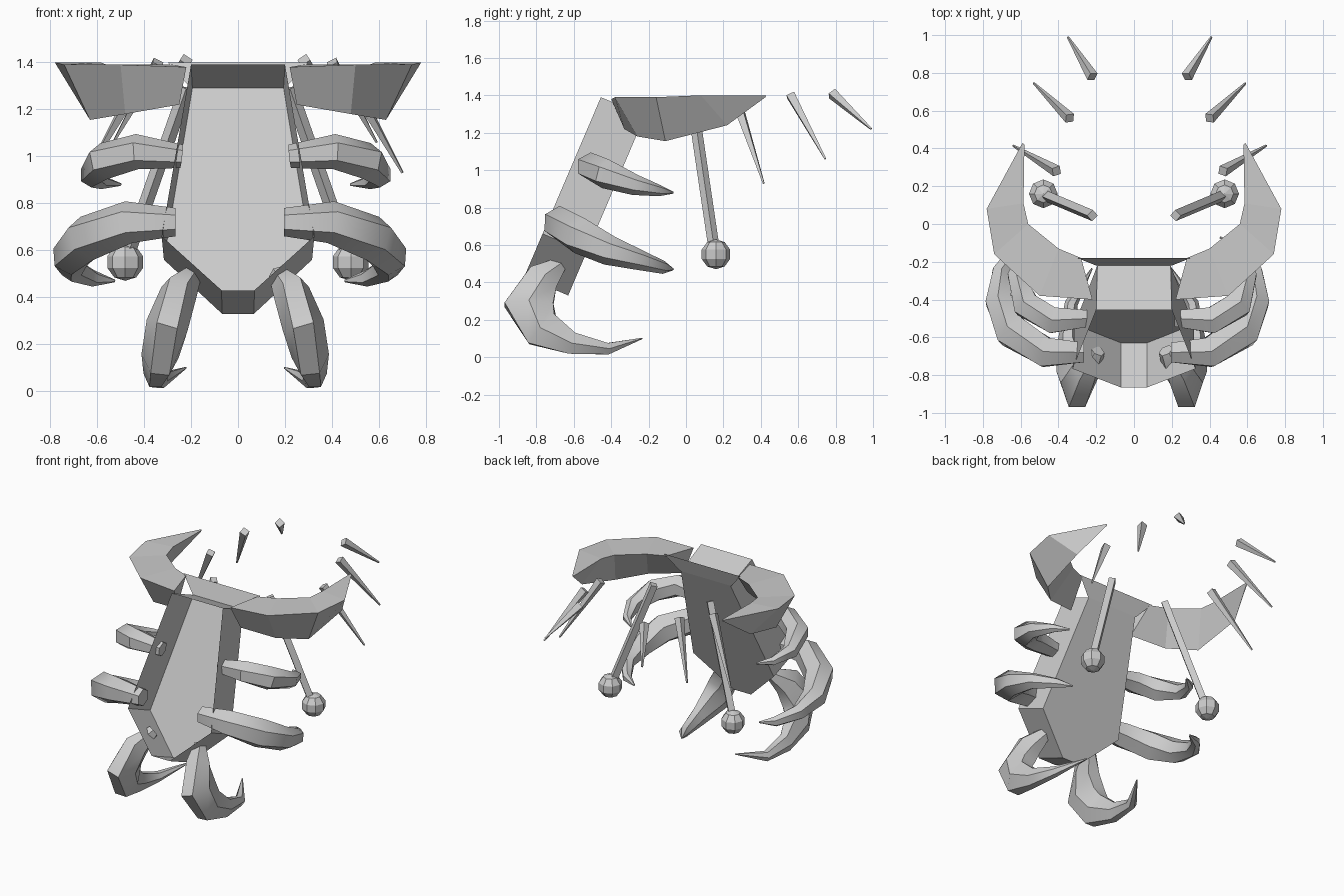
import bpy, bmesh
from mathutils import Vector
from math import sin, cos, pi

if "Cube" in bpy.data.objects:
    bpy.data.objects.remove(bpy.data.objects["Cube"])


def make(name, verts, faces, smooth=None, fix=True):
    me = bpy.data.meshes.new(name)
    me.from_pydata([tuple(v) for v in verts], [], faces)
    if fix:
        bm = bmesh.new()
        bm.from_mesh(me)
        bmesh.ops.recalc_face_normals(bm, faces=bm.faces)
        bm.to_mesh(me)
        bm.free()
    ob = bpy.data.objects.new(name, me)
    bpy.context.collection.objects.link(ob)
    if smooth:
        bpy.ops.object.select_all(action='DESELECT')
        ob.select_set(True)
        bpy.context.view_layer.objects.active = ob
        bpy.ops.object.shade_smooth_by_angle(angle=smooth)
    return ob


def loft(name, rings, smooth=None):
    """Skin equal-sized rings and cap both ends."""
    n = len(rings[0])
    verts = [v for r in rings for v in r]
    faces = [(k * n + i, k * n + (i + 1) % n, (k + 1) * n + (i + 1) % n, (k + 1) * n + i)
             for k in range(len(rings) - 1) for i in range(n)]
    last = (len(rings) - 1) * n
    faces += [tuple(range(n)), tuple(range(last, last + n))]
    return make(name, verts, faces, smooth)


def limb(name, path, ref, side=1, shift=0.0, sides=6, smooth=None):
    """Tapered tube; path = (x, y, z, radius along ref, radius across)."""
    pts = [Vector((side * p[0] + shift, p[1], p[2])) for p in path]
    rings = []
    for k, p in enumerate(pts):
        t = (pts[min(k + 1, len(pts) - 1)] - pts[max(k - 1, 0)]).normalized()
        r = Vector(ref)
        v = (r - t * r.dot(t)).normalized()
        w = t.cross(v)
        a, b = path[k][3:]
        rings.append([p + v * a * cos(2 * pi * i / sides) + w * b * sin(2 * pi * i / sides)
                      for i in range(sides)])
    return loft(name, rings, smooth)


# body: leaning six-sided shell, open at the front
outline = [(-0.2, 1.39), (0.2, 1.39), (0.325, 0.66), (0.07, 0.43), (-0.07, 0.43), (-0.325, 0.66)]
front = [Vector((x, -0.455 - (1.39 - z) * 0.427, z)) for x, z in outline]
back = [Vector((v.x * 0.97, v.y + 0.235, v.z - 0.1)) for v in front]
make("body_shell", front + back,
     [(i, (i + 1) % 6, 6 + (i + 1) % 6, 6 + i) for i in range(6)] + [tuple(range(6, 12))])

# band joining the two horns behind the shell
make("horn_band", [(-0.3, -0.18, 1.4), (0.3, -0.18, 1.4), (0.2, -0.22, 1.29), (-0.2, -0.22, 1.29)],
     [(0, 1, 2, 3)])

# horn sections: outer edge, inner edge, lower ridge
horn = [
    [(0.22, -0.40, 1.38), (0.28, -0.18, 1.39), (0.25, -0.33, 1.22)],
    [(0.50, -0.38, 1.39), (0.40, -0.13, 1.39), (0.48, -0.26, 1.18)],
    [(0.74, -0.16, 1.39), (0.56, 0.00, 1.39), (0.63, -0.11, 1.155)],
    [(0.78, 0.08, 1.40), (0.585, 0.11, 1.40), (0.66, 0.22, 1.24)],
    [(0.59, 0.43, 1.40), (0.58, 0.42, 1.40), (0.585, 0.425, 1.39)],
]
upper_arm = [(0.23, -0.50, 1.00, 0.05, 0.05), (0.42, -0.51, 1.02, 0.075, 0.08),
             (0.56, -0.43, 0.98, 0.08, 0.08), (0.615, -0.27, 0.92, 0.055, 0.05),
             (0.57, -0.14, 0.89, 0.03, 0.03), (0.49, -0.07, 0.88, 0.006, 0.006)]
lower_arm = [(0.23, -0.68, 0.72, 0.06, 0.06), (0.43, -0.68, 0.72, 0.09, 0.09),
             (0.61, -0.57, 0.65, 0.10, 0.10), (0.68, -0.41, 0.57, 0.08, 0.08),
             (0.67, -0.25, 0.52, 0.055, 0.05), (0.58, -0.12, 0.48, 0.035, 0.03),
             (0.49, -0.07, 0.47, 0.006, 0.006)]
bottom_claw = [(0.18, -0.67, 0.50, 0.04, 0.04), (0.24, -0.77, 0.42, 0.08, 0.10),
               (0.29, -0.84, 0.28, 0.09, 0.15), (0.32, -0.77, 0.15, 0.08, 0.12),
               (0.34, -0.61, 0.075, 0.05, 0.068), (0.32, -0.42, 0.045, 0.035, 0.035),
               (0.21, -0.235, 0.10, 0.004, 0.004)]
spikes = [((0.44, 0.28, 1.34), (0.67, 0.415, 0.93)),
          ((0.37, 0.56, 1.40), (0.56, 0.745, 1.06)),
          ((0.25, 0.78, 1.41), (0.38, 0.99, 1.22))]

for side, tag in ((1, "right"), (-1, "left")):
    loft("horn_" + tag, [[(side * x, y, z) for x, y, z in r] for r in horn])
    limb("upper_arm_" + tag, upper_arm, (0, 0, 1), side, -0.01, smooth=0.7)
    limb("lower_arm_" + tag, lower_arm, (0, 0, 1), side, -0.035, smooth=0.7)
    limb("bottom_claw_" + tag, bottom_claw, (1, 0, 0), side, -0.012, smooth=0.7)

    # hanging stalk with a faceted ball
    limb("stalk_" + tag, [(0.22, 0.045, 1.29, 0.03, 0.03), (0.47, 0.15, 0.58, 0.03, 0.03)],
         (0, 1, 0), side, 0, 4)
    bpy.ops.mesh.primitive_uv_sphere_add(segments=8, ring_count=5, radius=0.08,
                                         location=(side * 0.48, 0.16, 0.55))
    bpy.context.object.name = "stalk_ball_" + tag

    # free-floating tapered spikes behind
    for k, (a, b) in enumerate(spikes):
        limb(f"spike_{tag}_{k + 1}", [(*a, 0.032, 0.032), (*b, 0.006, 0.006)],
             (0, 0, 1), side, 0.03, 4)
